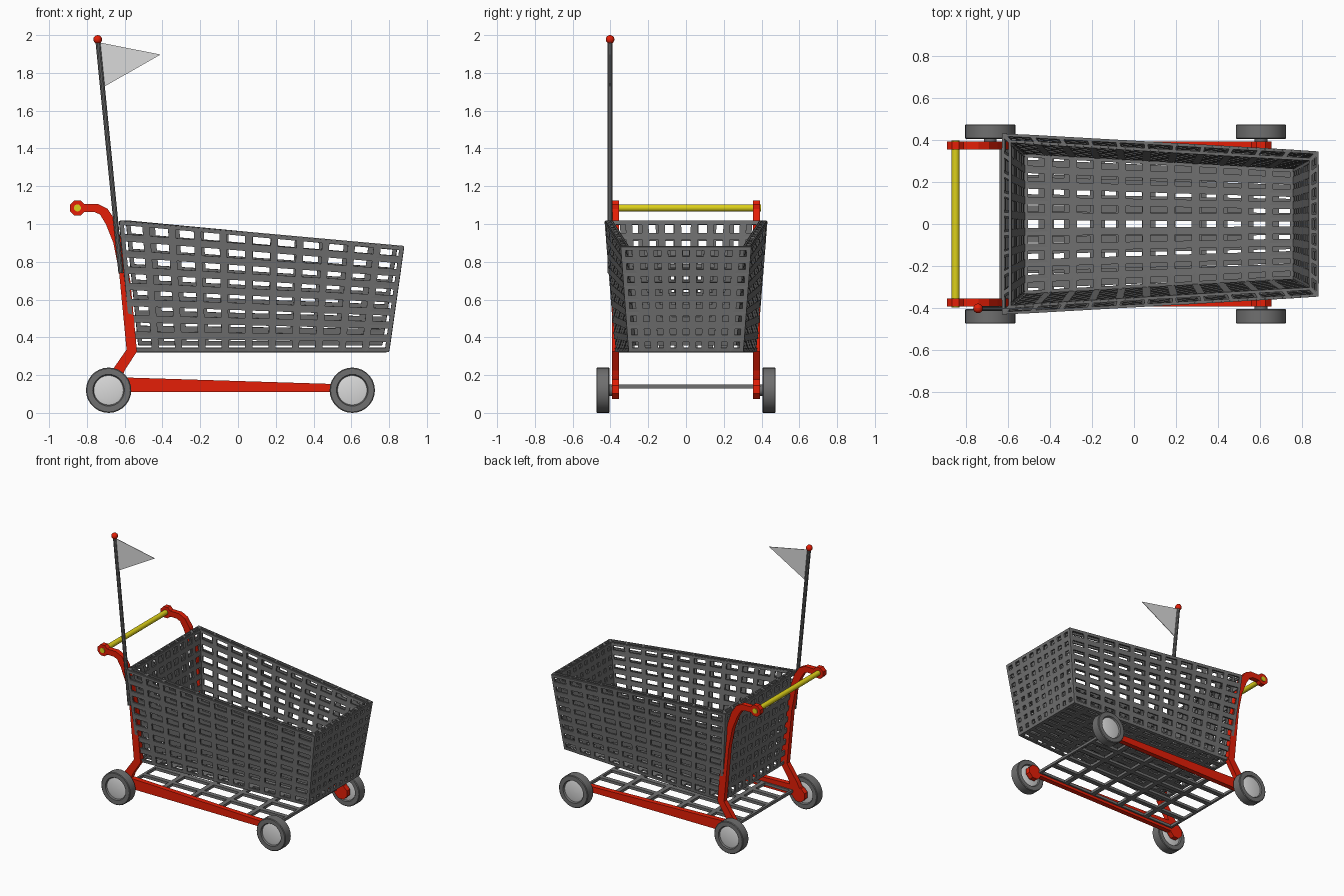
import bpy, bmesh, math
from mathutils import Vector, Matrix

if "Cube" in bpy.data.objects:
    bpy.data.objects.remove(bpy.data.objects["Cube"])


def material(name, rgb):
    m = bpy.data.materials.new(name)
    m.diffuse_color = (*rgb, 1)
    m.use_nodes = True
    m.node_tree.nodes["Principled BSDF"].inputs["Base Color"].default_value = m.diffuse_color
    return m


RED = material("red paint", (0.78, 0.013, 0.002))
GREY = material("dark grey metal", (0.16, 0.16, 0.16))
LIGHT = material("light grey", (0.70, 0.70, 0.70))
YELLOW = material("yellow grip", (0.72, 0.63, 0.01))


def finish(name, bm, mats, smooth=False):
    bmesh.ops.recalc_face_normals(bm, faces=bm.faces)
    me = bpy.data.meshes.new(name)
    bm.to_mesh(me)
    bm.free()
    for m in mats:
        me.materials.append(m)
    ob = bpy.data.objects.new(name, me)
    bpy.context.collection.objects.link(ob)
    if smooth:
        bpy.ops.object.select_all(action='DESELECT')
        ob.select_set(True)
        bpy.context.view_layer.objects.active = ob
        bpy.ops.object.shade_smooth_by_angle(angle=math.radians(35))
    return ob


def rod(name, a, b, r, mat, seg=12, smooth=True):
    a, b = Vector(a), Vector(b)
    d = b - a
    mtx = Matrix.Translation((a + b) / 2) @ d.to_track_quat('Z', 'Y').to_matrix().to_4x4()
    if seg == 8:
        mtx = mtx @ Matrix.Rotation(math.pi / 8, 4, 'Z')
    bm = bmesh.new()
    bmesh.ops.create_cone(bm, cap_ends=True, segments=seg, radius1=r, radius2=r,
                          depth=d.length, matrix=mtx)
    return finish(name, bm, [mat], smooth)


def plate(name, pts, y0, y1, mat):
    """Extrude an (x, z) outline from y0 to y1."""
    bm = bmesh.new()
    f = bm.faces.new([bm.verts.new((x, y0, z)) for x, z in pts])
    ext = bmesh.ops.extrude_face_region(bm, geom=[f])
    vs = [v for v in ext['geom'] if isinstance(v, bmesh.types.BMVert)]
    bmesh.ops.translate(bm, verts=vs, vec=(0, y1 - y0, 0))
    return finish(name, bm, [mat])


def lattice(name, layers, bar, thick):
    """Layers of (corners, columns, rows) panels, cut into flat bars with open cells."""
    bm = bmesh.new()
    for (a, b, c, d), nu, nv in layers:
        a, b, c, d = map(Vector, (a, b, c, d))
        g = [[bm.verts.new(a.lerp(b, i / nu).lerp(d.lerp(c, i / nu), j / nv))
              for i in range(nu + 1)] for j in range(nv + 1)]
        for j in range(nv):
            for i in range(nu):
                bm.faces.new((g[j][i], g[j][i + 1], g[j + 1][i + 1], g[j + 1][i]))
    bmesh.ops.remove_doubles(bm, verts=bm.verts, dist=0.001)
    bmesh.ops.recalc_face_normals(bm, faces=bm.faces)
    cells = bm.faces[:]
    bmesh.ops.inset_individual(bm, faces=cells, thickness=bar / 2, use_even_offset=True)
    bmesh.ops.delete(bm, geom=cells, context='FACES')
    ob = finish(name, bm, [GREY])
    s = ob.modifiers.new("bar thickness", 'SOLIDIFY')
    s.thickness = thick
    s.offset = 0
    return ob


# Basket: an outer and an inner open-topped layer, joined by a ribbed rim
def ring(s, d):
    return ((-0.56 + d, s * (0.372 - d), 0.326 + d), (0.796 - d, s * (0.30 - d), 0.326 + d),
            (0.875 - d, s * (0.342 - d), 0.88), (-0.625 + d, s * (0.427 - d), 1.015))


def tub(d):
    L, R = ring(1, d), ring(-1, d)
    return [(L, 11, 8), (R, 11, 8),
            ((R[0], R[1], L[1], L[0]), 11, 9),
            ((R[1], L[1], L[2], R[2]), 9, 8),
            ((R[0], L[0], L[3], R[3]), 9, 8)]


def rim(d):
    o = [ring(-1, 0)[3], ring(-1, 0)[2], ring(1, 0)[2], ring(1, 0)[3]]
    i = [ring(-1, d)[3], ring(-1, d)[2], ring(1, d)[2], ring(1, d)[3]]
    return [((o[k], o[(k + 1) % 4], i[(k + 1) % 4], i[k]), n, 1)
            for k, n in enumerate((11, 9, 11, 9))]


lattice("basket_outer", tub(0), 0.038, 0.011)
lattice("basket_inner", tub(0.036), 0.036, 0.011)
lattice("basket_rim", rim(0.036), 0.018, 0.009)

# Lower rack between the rails
lattice("lower_rack", [(((-0.64, -0.36, 0.14), (0.57, -0.36, 0.14),
                         (0.57, 0.36, 0.14), (-0.64, 0.36, 0.14)), 5, 5)], 0.034, 0.02)

UPRIGHT = [(-0.85, 1.105), (-0.74, 1.105), (-0.69, 1.08), (-0.65, 1.02), (-0.615, 0.91),
           (-0.57, 0.70), (-0.535, 0.325), (-0.60, 0.225), (-0.635, 0.13), (-0.72, 0.13),
           (-0.67, 0.22), (-0.59, 0.335), (-0.63, 0.75), (-0.66, 0.90), (-0.70, 1.0),
           (-0.73, 1.05), (-0.76, 1.063), (-0.85, 1.063)]
RAIL = [(-0.68, 0.11), (-0.68, 0.19), (0.60, 0.15), (0.60, 0.11)]


# Wheel turned from a half profile of (radius, offset from mid plane)
def wheel(name, x, y):
    half = [(0, 0.031), (0.055, 0.029), (0.078, 0.024), (0.084, 0.035), (0.115, 0.035), (0.12, 0.031)]
    prof = half + [(r, -o) for r, o in reversed(half)]
    bm = bmesh.new()
    vs = [bm.verts.new((x + r, y + o, 0.12)) for r, o in prof]
    es = [bm.edges.new(p) for p in zip(vs, vs[1:])]
    bmesh.ops.spin(bm, geom=vs + es, cent=(x, y, 0.12), axis=(0, 1, 0),
                   angle=math.tau, steps=28, use_duplicate=False)
    bmesh.ops.remove_doubles(bm, verts=bm.verts, dist=0.0005)
    for f in bm.faces:
        far = max(math.hypot(v.co.x - x, v.co.z - 0.12) for v in f.verts)
        f.material_index = 1 if far < 0.08 else 0
    finish(name, bm, [GREY, LIGHT], True)


for s, side in ((-1, "right"), (1, "left")):
    y0, y1 = s * 0.355, s * 0.392
    plate(side + "_upright", UPRIGHT, y0, y1, RED)
    plate(side + "_rail", RAIL, y0, y1, RED)
    rod(side + "_handle_hub", (-0.85, y0, 1.085), (-0.85, y1, 1.085), 0.044, RED, 8, False)
    for x, end in ((-0.685, "rear"), (0.605, "front")):
        rod(f"{side}_{end}_axle_hub", (x, y0, 0.125), (x, y1, 0.125), 0.055, RED, 8, False)
        rod(f"{side}_{end}_axle", (x, y1 - s * 0.01, 0.12), (x, s * 0.42, 0.12), 0.03, GREY)
        wheel(f"{side}_{end}_wheel", x, s * 0.44)

# Push handle
rod("handle_bar", (-0.85, -0.398, 1.085), (-0.85, 0.398, 1.085), 0.019, YELLOW)

# Flag pole, ball and pennant
rod("flag_pole", (-0.62, -0.402, 0.74), (-0.743, -0.402, 1.98), 0.013, GREY, 10)
bm = bmesh.new()
bmesh.ops.create_uvsphere(bm, u_segments=16, v_segments=10, radius=0.023,
                          matrix=Matrix.Translation((-0.743, -0.402, 1.977)))
finish("pole_ball", bm, [RED], True)
plate("pennant", [(-0.738, 1.962), (-0.41, 1.897), (-0.712, 1.725)], -0.404, -0.400, LIGHT)
